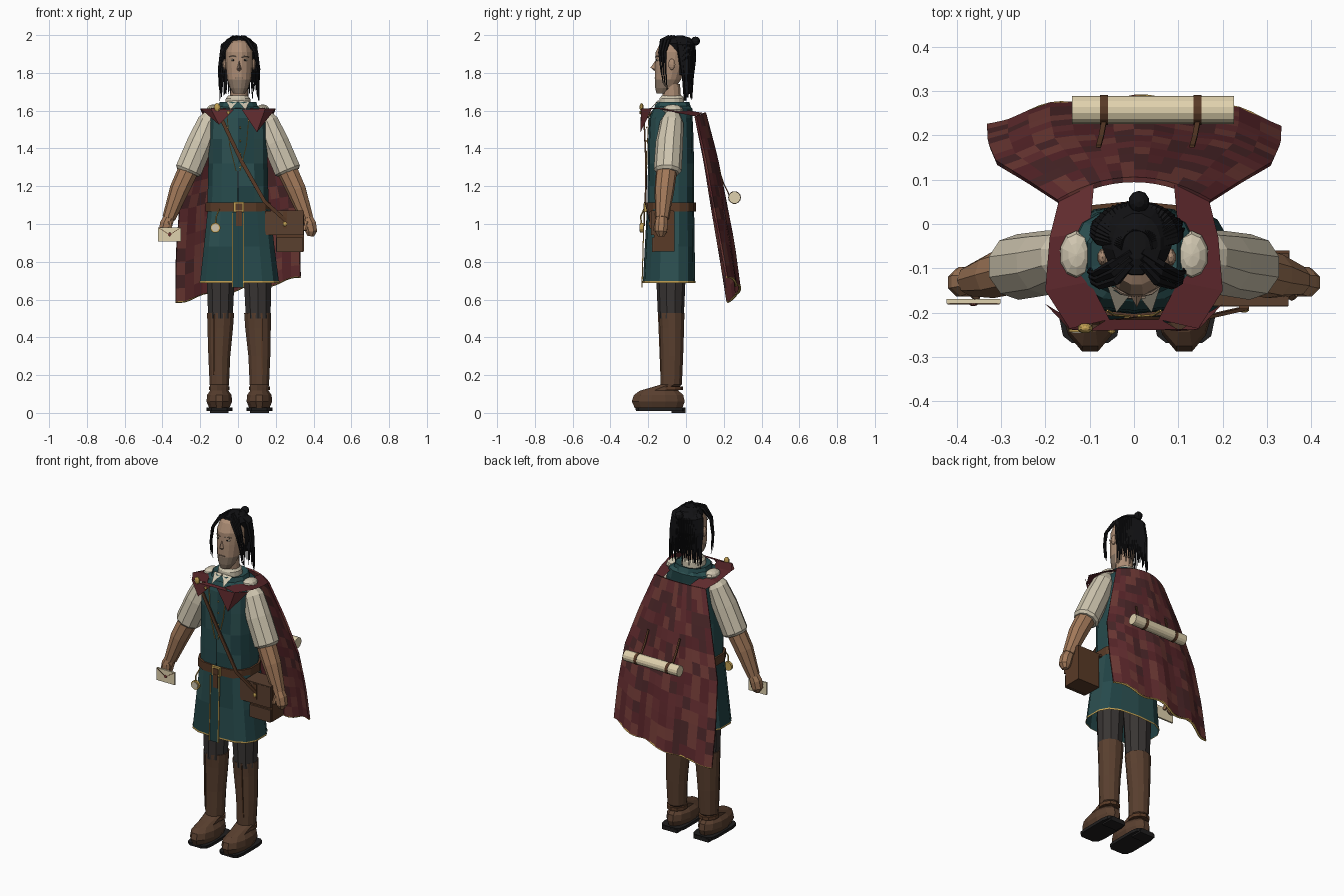
import bpy, bmesh, random
from math import sin, cos, pi, copysign
from mathutils import Vector as V
random.seed(4)

def mat(name, r, g, b):
    m = bpy.data.materials.new(name)
    m.diffuse_color = (r, g, b, 1)
    return m

teal = [mat("teal_a", .020, .070, .074), mat("teal_b", .015, .056, .060), mat("teal_c", .025, .080, .082)]
red = [mat("red_a", .125, .026, .029), mat("red_b", .10, .019, .023), mat("red_c", .16, .042, .036), mat("red_d", .07, .02, .022)]
skin, stubble = mat("skin", .42, .27, .18), mat("stubble", .25, .18, .13)
arm_skin = mat("arm_skin", .36, .19, .10)
cream, paper = mat("cream", .62, .56, .43), mat("paper", .74, .64, .42)
brown, leather = mat("boot_brown", .10, .05, .028), mat("leather", .10, .043, .02)
dark, sole_m = mat("trousers", .04, .035, .033), mat("sole", .014, .013, .013)
hair_m, gold = mat("hair", .006, .006, .007), mat("gold", .55, .36, .09)

def mesh(name, verts, faces, mats):
    mats = mats if isinstance(mats, list) else [mats]
    me = bpy.data.meshes.new(name)
    me.from_pydata([tuple(v) for v in verts], [], faces)
    for m in mats:
        me.materials.append(m)
    for p in me.polygons:
        p.material_index = random.randrange(len(mats))
    bm = bmesh.new(); bm.from_mesh(me)
    bmesh.ops.recalc_face_normals(bm, faces=bm.faces)
    bm.to_mesh(me); bm.free()
    ob = bpy.data.objects.new(name, me)
    bpy.context.collection.objects.link(ob)
    return ob

def skin_rings(name, rings, mats, caps=True):
    n = len(rings[0])
    f = [(i*n+j, i*n+(j+1) % n, (i+1)*n+(j+1) % n, (i+1)*n+j) for i in range(len(rings)-1) for j in range(n)]
    if caps:
        f += [tuple(range(n)), tuple(range((len(rings)-1)*n, len(rings)*n))]
    return mesh(name, [p for r in rings for p in r], f, mats)

# sections are (x, y, z, half width, half depth); e < 1 squares the outline
def loft(name, secs, mats, n=12, e=1, caps=True):
    pw = lambda v: copysign(abs(v)**e, v)
    return skin_rings(name, [[(x+rx*pw(cos(2*pi*(j+.5)/n)), y+ry*pw(sin(2*pi*(j+.5)/n)), z) for j in range(n)]
                             for x, y, z, rx, ry in secs], mats, caps)

def tube(name, pts, radii, m, n=8, flat=1.0):
    pts = [V(p) for p in pts]
    rings = []
    for i, p in enumerate(pts):
        t = (pts[min(i+1, len(pts)-1)]-pts[max(i-1, 0)]).normalized()
        a = t.cross(V((0, 1, 0)) if abs(t.y) < .9 else V((0, 0, 1))).normalized()
        b = a.cross(t)
        r = radii[i] if isinstance(radii, (list, tuple)) else radii
        rings.append([p+a*r*cos(2*pi*(j+.5)/n)+b*r*flat*sin(2*pi*(j+.5)/n) for j in range(n)])
    return skin_rings(name, rings, m)

def box(name, c, s, m):
    return loft(name, [(c[0], c[1], c[2]+k*s[2]/2, s[0]/2**.5, s[1]/2**.5) for k in (-1, 1)], m, 4)

def ball(name, c, r, m, n=10):
    return loft(name, [(c[0], c[1], c[2]-r[2]*cos(pi*i/6), r[0]*max(sin(pi*i/6), .05), r[1]*max(sin(pi*i/6), .05)) for i in range(7)], m, n)

def lerp(tab, t):
    k = min(int(t*(len(tab)-1)), len(tab)-2)
    return tab[k]+(tab[k+1]-tab[k])*(t*(len(tab)-1)-k)

# tunic, skirt and belt
loft("tunic", [(0, -.08, 1.08, .165, .123), (0, -.08, 1.2, .163, .123), (0, -.08, 1.32, .16, .122), (0, -.08, 1.45, .16, .12),
               (0, -.08, 1.56, .155, .115), (0, -.07, 1.61, .135, .105), (0, -.065, 1.63, .09, .08)], teal, 14, .75)
sk = [(0.005, -.082, 1.08, .168, .125), (.006, -.086, .88, .19, .132), (.008, -.09, .69, .213, .138)]
loft("skirt", sk, teal, 14, .68, False)
loft("skirt_hem_trim", [(.008, -.09, .688, .215, .14), (.008, -.09, .698, .215, .14)], gold, 14, .68, False)
loft("belt", [(0, -.08, 1.065, .175, .132), (0, -.08, 1.115, .175, .132)], leather, 14, .72)
box("buckle", (.005, -.216, 1.09), (.055, .012, .055), gold)
box("buckle_center", (.005, -.221, 1.09), (.035, .01, .035), leather)
box("belt_tongue", (.005, -.22, 1.03), (.03, .008, .08), leather)
mesh("skirt_slit", [(-.03, -.22, 1.06), (.03, -.22, 1.06), (.03, -.232, .665), (-.03, -.232, .665)], [(0, 1, 2, 3)], teal[1])
for s in (-1, 1):
    tube("slit_trim", [(s*.03, -.222, 1.06), (s*.03, -.233, .665)], .004, gold, 4)
    tube("chest_trim", [(s*.06, -.195, 1.6), (s*.045, -.205, 1.42), (s*.01, -.208, 1.28)], .003, gold, 4)
tube("tunic_seam", [(0, -.208, 1.28), (0, -.21, 1.12)], .002, sole_m, 4)
for i in range(4):
    ball("button", (.012, -.207, 1.3+i*.07), (.006, .004, .006), gold, 6)

# collars and neck
loft("neck", [(0.006, -.07, 1.6, .05, .05), (0.006, -.08, 1.74, .048, .05)], skin, 12)
loft("tunic_collar", [(0, -.07, 1.605, .115, .105), (0, -.07, 1.645, .1, .09), (0, -.07, 1.635, .065, .065)], teal, 12, .9, False)
loft("shirt_collar", [(0, -.075, 1.62, .068, .068), (0, -.075, 1.665, .066, .066), (0, -.075, 1.68, .052, .055)], cream, 16, 1, False)
for s in (-1, 1):
    mesh("collar_point", [(0, -.148, 1.655), (s*.06, -.14, 1.65), (s*.04, -.2, 1.6)], [(0, 1, 2)], cream)

for s in (-1, 1):
    # arms
    tube("sleeve", [(s*.125, -.07, 1.6), (s*.155, -.075, 1.54), (s*.2, -.088, 1.43), (s*.262, -.097, 1.285), (s*.267, -.098, 1.272)],
         [.03, .062, .073, .074, .062], cream, 10)
    ball("shoulder_puff", (s*.13, -.07, 1.605), (.038, .055, .028), cream)
    tube("forearm", [(s*.25, -.1, 1.31), (s*.31, -.115, 1.18), (s*.365, -.127, 1.03)], [.057, .053, .036], arm_skin, 9)
    tube("hand", [(s*.36, -.127, 1.045), (s*.38, -.13, 1.0), (s*.388, -.132, .96), (s*.385, -.132, .935)], [.03, .036, .034, .018], arm_skin, 8)
    tube("thumb", [(s*.365, -.15, 1.01), (s*.355, -.165, .965)], [.014, .009], arm_skin, 6)
    # legs and boots
    k = s*.106+.007
    tube("trouser_leg", [(s*.09, -.08, .95), (s*.098+.006, -.08, .7), (s*.1+.007, -.08, .5)], [.085, .077, .068], dark, 10)
    loft("boot", [(k, -.145, .025, .055, .13), (k, -.147, .06, .07, .145), (k, -.145, .095, .067, .135),
                  (k, -.142, .118, .05, .105), (k, -.11, .135, .05, .075), (k, -.078, .15, .053, .058), (k, -.075, .3, .06, .062),
                  (s*.1+.006, -.075, .45, .07, .067), (s*.098+.006, -.077, .53, .074, .071)], brown, 12)
    loft("boot_ankle_strap", [(k, -.077, .12, .058, .062), (k, -.077, .14, .058, .062)], leather, 10)
    loft("boot_sole", [(k, -.135, .01, .07, .132), (k, -.135, .028, .07, .135)], sole_m, 12, .4)
    box("boot_heel", (k, -.04, .01), (.1, .075, .02), sole_m)
    tube("boot_seam", [(s*.125, -.145, .52), (s*.125, -.14, .4), (s*.128, -.132, .2)], .005, leather, 4)

# head
before = set(bpy.data.objects)
head = loft("head", [(0, -.125, 1.69, .03, .032), (0, -.11, 1.72, .05, .054), (0, -.095, 1.765, .064, .07), (0, -.08, 1.84, .072, .085),
                     (0, -.072, 1.91, .073, .09), (0, -.06, 1.96, .062, .078), (0, -.055, 1.985, .03, .04)], skin, 16)
head.data.materials.append(stubble)
for p in head.data.polygons:
    if p.center.z < 1.77 and p.center.y < -.08:
        p.material_index = 1
mesh("nose", [(0, -.155, 1.875), (-.017, -.155, 1.815), (.017, -.155, 1.815), (0, -.188, 1.828), (0, -.16, 1.805)],
     [(0, 1, 3), (0, 3, 2), (1, 4, 3), (4, 2, 3)], skin)
box("mouth", (0, -.162, 1.772), (.04, .012, .005), stubble)
for s in (-1, 1):
    ball("eye", (s*.031, -.148, 1.868), (.014, .007, .006), cream, 8)
    ball("iris", (s*.031, -.154, 1.868), (.005, .004, .005), hair_m, 6)
    tube("brow", [(s*.013, -.161, 1.884), (s*.033, -.156, 1.889), (s*.053, -.142, 1.884)], [.003, .004, .002], stubble, 5)
    ball("ear", (s*.077, -.075, 1.845), (.012, .02, .03), skin, 8)

# hair: scalp cap, bun, hanging strands
loft("hair_cap", [(0, -.008, 1.79, .06, .038), (0, -.012, 1.85, .075, .045), (0, -.015, 1.91, .083, .055), (0, -.036, 1.955, .08, .082),
                  (0, -.045, 1.985, .055, .07), (0, -.045, 1.996, .02, .035)], hair_m, 16)
ball("hair_bun", (.005, .05, 1.968), (.024, .025, .024), hair_m)
N = 26
for i in range(N):
    a = pi*i/(N-1)
    c, s = cos(a), sin(a)
    z = random.uniform(1.65, 1.71)
    w = random.uniform(.94, 1.06)
    tube("hair_strand", [(c*.03, -.05+s*.03, 1.99), (c*.085, -.035+s*.075, 1.945), (c*.095, -.025+s*.067, 1.87),
                         (c*.098*w, -.015+s*.05, 1.78), (c*.105*w, -.01+s*.04*w, z)], [.01, .013, .012, .007, .002], hair_m, 5)
for s in (-1, 1):
    for k in range(3):
        tube("front_lock", [(s*.012, -.09+k*.014, 1.993), (s*(.045+.006*k), -.128+k*.018, 1.972), (s*(.082+.006*k), -.14+k*.014, 1.91),
                            (s*(.1+.004*k), -.132+k*.012, 1.82), (s*.105, -.12+k*.01, 1.74-.015*k)], [.008, .011, .008, .005, .002], hair_m, 5)
for ob in set(bpy.data.objects)-before:
    ob.location.x = .006

# cape: patchwork sheet with wavy hem
NU, NV = 14, 14
def cape_pt(u, t):
    hem = .655+.06*u+.012*sin(9*u)
    return V((u*lerp([.17, .245, .31, .328, .33], t), lerp([.10, .16, .205, .248, .278], t)-lerp([.05, .06, .065, .065, .055], t)*u*u
              + .008*t*sin(10*u+1), 1.59-.02*u*u*(1-t)-t*(1.59-hem)))
cv = [cape_pt(-1+2*i/NU, j/NV) for j in range(NV+1) for i in range(NU+1)]
cf = [(j*(NU+1)+i, j*(NU+1)+i+1, (j+1)*(NU+1)+i+1, (j+1)*(NU+1)+i) for j in range(NV) for i in range(NU)]
cape = mesh("cape", cv, cf, red)
so = cape.modifiers.new("thickness", "SOLIDIFY")
so.thickness, so.offset = .012, 0
tube("cape_hem_trim", [cape_pt(-1+2*i/28, 1) for i in range(29)], .007, gold, 5)

# cape shoulder bands and front flaps
for s, tip in ((-1, 1.525), (1, 1.485)):
    mesh("cape_shoulder_band", [(s*x, y, z) for x, y, z in
         [(.09, .09, 1.588), (.17, .05, 1.57), (.1, -.02, 1.607), (.19, -.03, 1.585), (.1, -.13, 1.615), (.2, -.15, 1.61),
          (.055, -.215, 1.612), (.145, -.236, 1.61)]], [(0, 1, 3, 2), (2, 3, 5, 4), (4, 5, 7, 6)], red[:2])
    mesh("cape_front_flap", [(s*.02, -.234, 1.605), (s*.145, -.238, 1.612), (s*.2, -.18, 1.612), (s*.1, -.241, tip)],
         [(0, 1, 3), (1, 2, 3)], red[:2])
mesh("cape_front_join", [(-.06, -.215, 1.612), (.06, -.215, 1.612), (.1, -.238, 1.608), (-.1, -.24, 1.608)], [(0, 1, 2, 3)], red[1])
ball("cape_clasp", (-.11, -.235, 1.618), (.018, .012, .022), gold, 8)
ball("cape_pin", (-.05, -.242, 1.59), (.009, .006, .009), gold, 8)

# scroll strapped to the cape
tube("scroll", [(-.14, .257, 1.14), (.225, .257, 1.14)], .032, paper, 14)
for x in (-.068, .143):
    tube("scroll_band", [(x-.009, .257, 1.14), (x+.009, .257, 1.14)], .034, leather, 14)
    tube("scroll_strap", [(x, .228, 1.155), (x-.006, .197, 1.22), (x-.012, .175, 1.29)], .008, leather, 4, .5)

# satchel and strap
box("satchel_body", (.275, -.115, .96), (.15, .11, .21), leather)
box("satchel_flap", (.245, -.177, 1.005), (.205, .018, .125), brown)
box("satchel_lid", (.262, -.125, 1.066), (.172, .12, .012), brown)
box("satchel_pocket", (.275, -.174, .89), (.14, .014, .075), brown)
box("satchel_flap_strap", (.248, -.188, 1.02), (.022, .008, .09), leather)
ball("satchel_clasp", (.248, -.193, 1.0), (.012, .007, .012), gold, 8)
tube("satchel_strap", [(-.11, -.17, 1.6), (-.085, -.222, 1.55), (.02, -.212, 1.33), (.14, -.215, 1.12), (.25, -.19, 1.02)],
     .014, leather, 4, .4)

# letter
box("letter", (-.362, -.174, .945), (.122, .01, .075), paper)
for s in (-1, 1):
    tube("letter_fold", [(-.362+s*.058, -.18, .98), (-.362, -.18, .943)], .002, leather, 4)
ball("letter_seal", (-.362, -.181, .945), (.01, .004, .01), red[2], 8)

# pocket watch on a chain
tube("watch", [(-.12, -.243, .98), (-.12, -.228, .98)], .027, gold, 12)
tube("watch_face", [(-.12, -.246, .98), (-.12, -.24, .98)], .02, cream, 12)
tube("watch_chain", [(-.12, -.236, 1.0), (-.115, -.24, 1.04), (-.1, -.222, 1.08)], .004, gold, 5)
